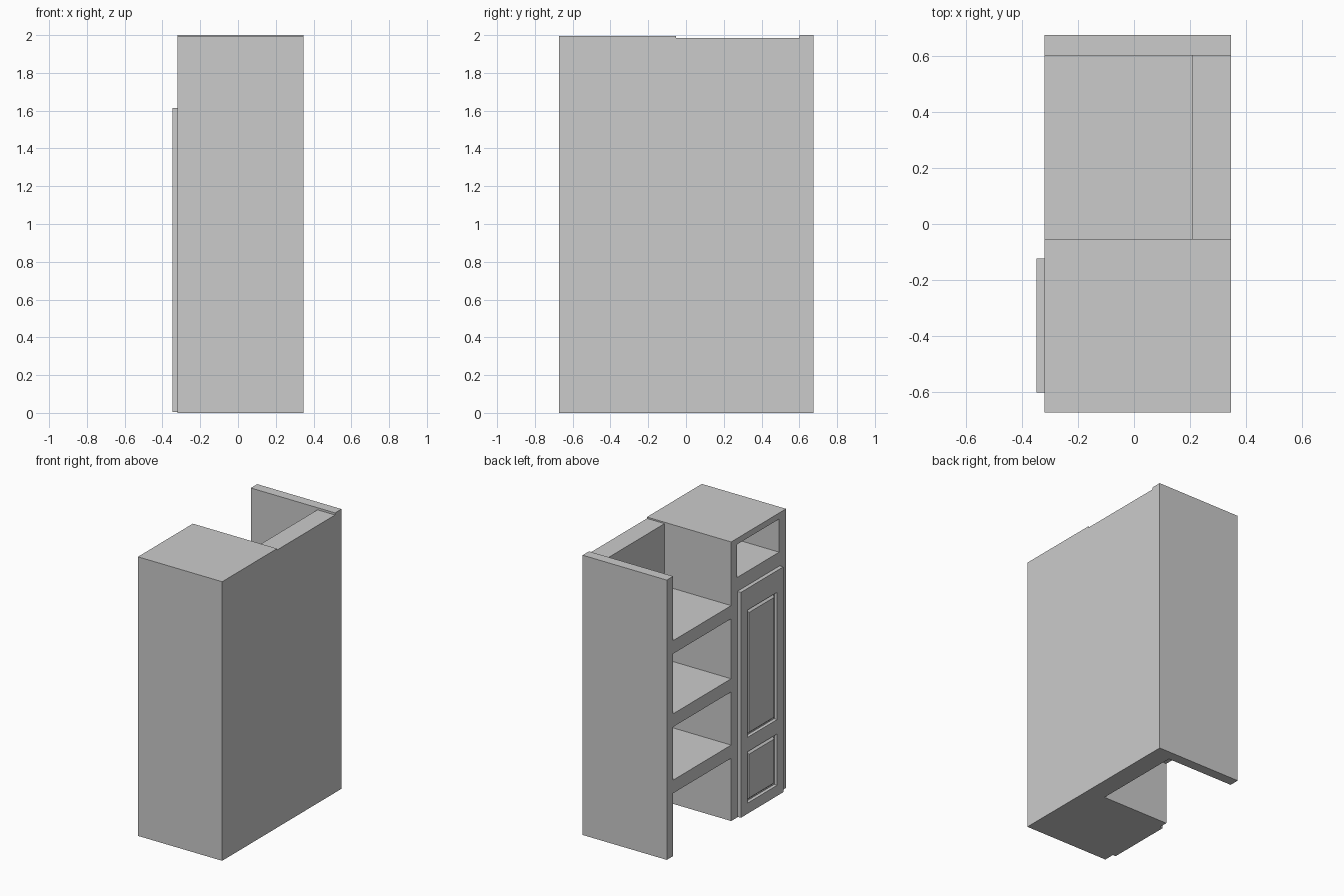
import bpy, bmesh
from mathutils import Vector

if "Cube" in bpy.data.objects:
    bpy.data.objects.remove(bpy.data.objects["Cube"])

FRONT, BACK = -0.32, 0.346      # open face and rear face of the unit
INNER = 0.207                   # inside face of the thick rear wall


def box_mesh(x, y, z):
    bm = bmesh.new()
    bmesh.ops.create_cube(bm, size=1)
    for v in bm.verts:
        v.co = Vector([r[0] if c < 0 else r[1] for c, r in zip(v.co, (x, y, z))])
    return bm


def finish(bm, name):
    bmesh.ops.recalc_face_normals(bm, faces=bm.faces)
    mesh = bpy.data.meshes.new(name)
    bm.to_mesh(mesh)
    bm.free()
    obj = bpy.data.objects.new(name, mesh)
    bpy.context.collection.objects.link(obj)
    return obj


def step(bm, face, width, depth):
    # inset a face, then push it along its normal (the face stays the inner one)
    bmesh.ops.inset_individual(bm, faces=[face], thickness=width, depth=depth)


def outline(bm, face, y, z):
    # cut a rectangle into a face that looks toward -x
    step(bm, face, 0.01, 0)
    c = face.calc_center_median()
    for v in face.verts:
        v.co.y = y[0] if v.co.y < c.y else y[1]
        v.co.z = z[0] if v.co.z < c.z else z[1]


def left_faces(bm):
    bm.normal_update()
    return sorted((f for f in bm.faces if f.normal.x < -0.9),
                  key=lambda f: f.calc_center_median().z)


# tall cabinet with an open niche above the door
bm = box_mesh((FRONT, BACK), (-0.673, -0.053), (0, 1.995))
niche = left_faces(bm)[0]
outline(bm, niche, (-0.595, -0.118), (1.715, 1.952))
step(bm, niche, 0, FRONT - INNER)
finish(bm, "tall_cabinet")

# door with two raised panels set in grooves
bm = box_mesh((-0.348, FRONT), (-0.602, -0.123), (0.004, 1.615))
bmesh.ops.bisect_plane(bm, geom=bm.verts[:] + bm.edges[:] + bm.faces[:],
                       plane_co=(0, 0, 0.5), plane_no=(0, 0, 1))
for panel, z in zip(left_faces(bm), ((0.08, 0.447), (0.55, 1.46))):
    outline(bm, panel, (-0.53, -0.195), z)
    step(bm, panel, 0.006, -0.018)
    step(bm, panel, 0.014, 0)
    step(bm, panel, 0.018, 0.014)
finish(bm, "door")

# rear wall and end panel
finish(box_mesh((INNER, BACK), (-0.053, 0.602), (0, 1.985)), "rear_wall")
finish(box_mesh((FRONT, BACK), (0.602, 0.674), (0, 2.0)), "end_panel")

# open shelves
for i, top in enumerate((0.543, 1.017, 1.54)):
    finish(box_mesh((FRONT, INNER), (-0.053, 0.602), (top - 0.094, top)), f"shelf_{i + 1}")
